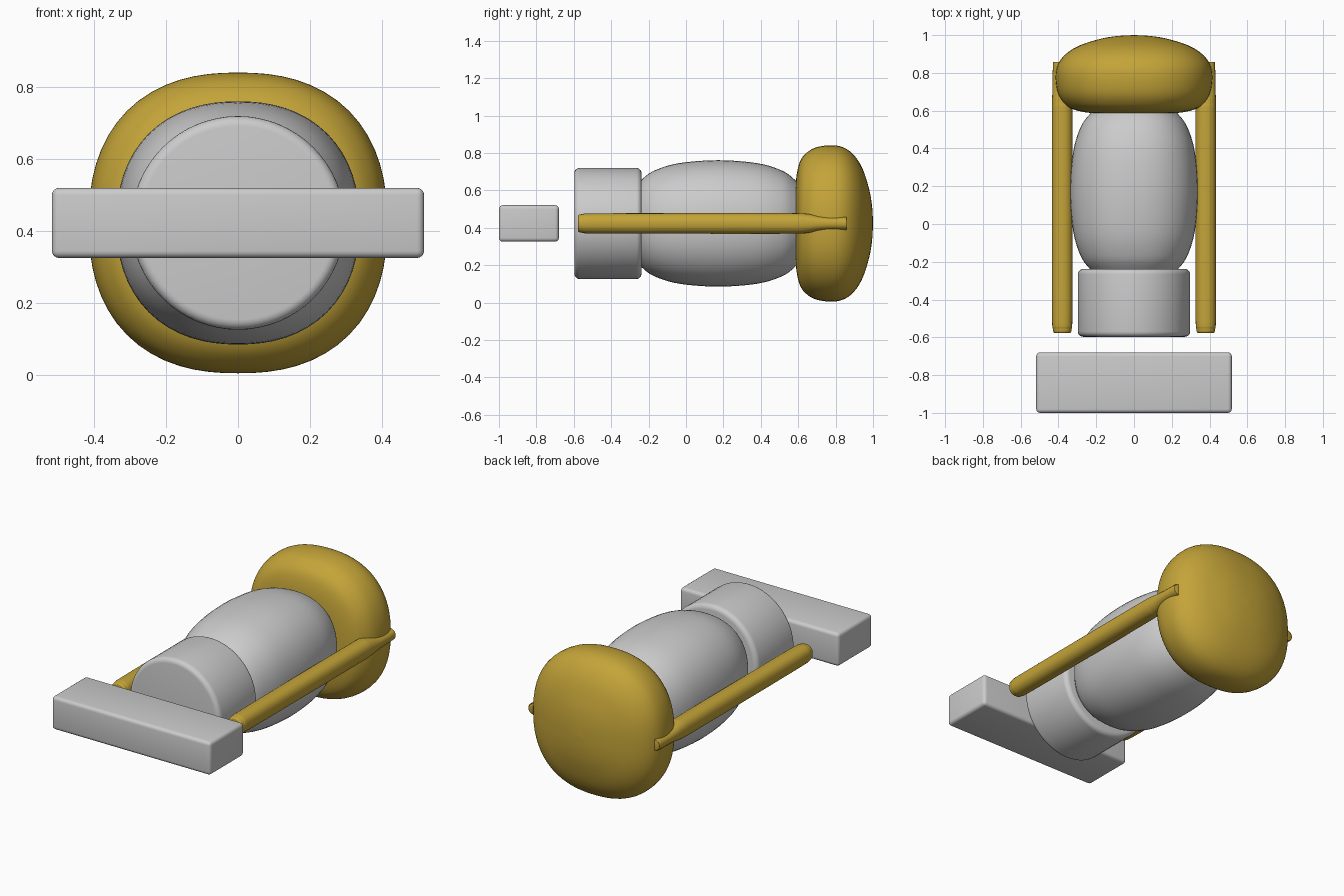
import bpy, bmesh, math
from mathutils import Vector

if "Cube" in bpy.data.objects:
    bpy.data.objects.remove(bpy.data.objects["Cube"])

CZ = 0.423  # shared axis height

gold = bpy.data.materials.new("gold")
gold.diffuse_color = (0.55, 0.37, 0.04, 1)
gold.use_nodes = True
gold.node_tree.nodes["Principled BSDF"].inputs["Base Color"].default_value = gold.diffuse_color


def finish(bm, name, mat=None, angle=40):
    bmesh.ops.recalc_face_normals(bm, faces=bm.faces)
    me = bpy.data.meshes.new(name)
    bm.to_mesh(me)
    bm.free()
    ob = bpy.data.objects.new(name, me)
    bpy.context.collection.objects.link(ob)
    if mat:
        me.materials.append(mat)
    bpy.ops.object.select_all(action='DESELECT')
    ob.select_set(True)
    bpy.context.view_layer.objects.active = ob
    bpy.ops.object.shade_smooth_by_angle(angle=math.radians(angle))
    return ob


def smooth(pts, steps):
    """Catmull-Rom resampling of a profile."""
    p = [Vector(q) for q in pts]
    p = [2 * p[0] - p[1]] + p + [2 * p[-1] - p[-2]]
    out = []
    for a, b, c, d in zip(p, p[1:], p[2:], p[3:]):
        for i in range(steps):
            t = i / steps
            out.append(0.5 * (2 * b + (c - a) * t + (2 * a - 5 * b + 4 * c - d) * t * t
                              + (3 * b - a - 3 * c + d) * t ** 3))
    return out + [p[-2]]


def loft(name, stations, power, cx=0, cz=CZ, mat=None, seg=64, steps=5):
    """Superellipse rings along y; each station is (y, half width, half height)."""
    bm = bmesh.new()
    rings = []
    for y, rx, rz in smooth(stations, steps):
        ring = []
        for k in range(seg):
            a = 2 * math.pi * k / seg
            c, s = math.cos(a), math.sin(a)
            m = (abs(c) ** power + abs(s) ** power) ** (-1 / power)
            ring.append(bm.verts.new((cx + rx * c * m, y, cz + rz * s * m)))
        rings.append(ring)
    for r0, r1 in zip(rings, rings[1:]):
        for k in range(seg):
            j = (k + 1) % seg
            bm.faces.new((r0[k], r0[j], r1[j], r1[k]))
    bm.faces.new(rings[0])
    bm.faces.new(rings[-1])
    return finish(bm, name, mat)


# Front crossbar with rounded edges
bm = bmesh.new()
bmesh.ops.create_cube(bm, size=1)
for v in bm.verts:
    v.co = Vector((v.co.x * 1.035, v.co.y * 0.32 - 0.84, v.co.z * 0.195 + CZ))
bmesh.ops.bevel(bm, geom=bm.edges[:], offset=0.02, segments=4, profile=0.5, affect='EDGES')
finish(bm, "front_bar")

# Round collar: flat ends, softened rims
R, B = 0.297, 0.028
arc = [(B * (1 - math.cos(t * math.pi / 10)), R - B * (1 - math.sin(t * math.pi / 10)))
       for t in range(6)]
rim = [(-0.597 + d, r, r) for d, r in arc] + [(-0.238 - d, r, r) for d, r in reversed(arc)]
loft("collar", rim, 2, steps=1)

# Bulging barrel body
half = [(0.45, 0.15), (0.43, 0.205), (0.405, 0.238), (0.34, 0.283), (0.21, 0.322)]
body = [(0.172 - d, r, r) for d, r in half] + [(0.172, 0.338, 0.338)]
body += [(0.172 + d, r, r) for d, r in reversed(half)]
loft("barrel", body, 2.25)

# Cushion-shaped rear cap
cap = [(0.588, 0.01), (0.587, 0.13), (0.589, 0.24), (0.609, 0.33), (0.645, 0.378),
       (0.70, 0.408), (0.78, 0.418), (0.845, 0.405), (0.90, 0.363), (0.945, 0.29),
       (0.98, 0.18), (0.995, 0.09), (1.0, 0.005)]
loft("rear_cap", [(y, r * 0.993, r) for y, r in cap], 2.35, mat=gold)

# Side rods, pinched where they enter the cap
rod = [(-0.577, 0.036, 0.036), (-0.574, 0.045, 0.045), (-0.555, 0.050, 0.050),
       (-0.48, 0.054, 0.054), (0.0, 0.055, 0.055), (0.55, 0.055, 0.055),
       (0.64, 0.054, 0.052), (0.71, 0.052, 0.041), (0.77, 0.051, 0.037),
       (0.85, 0.049, 0.036), (0.858, 0.045, 0.032)]
for side, label in ((-1, "left"), (1, "right")):
    loft(label + "_rod", rod, 2.3, cx=0.38 * side, mat=gold, seg=32)
